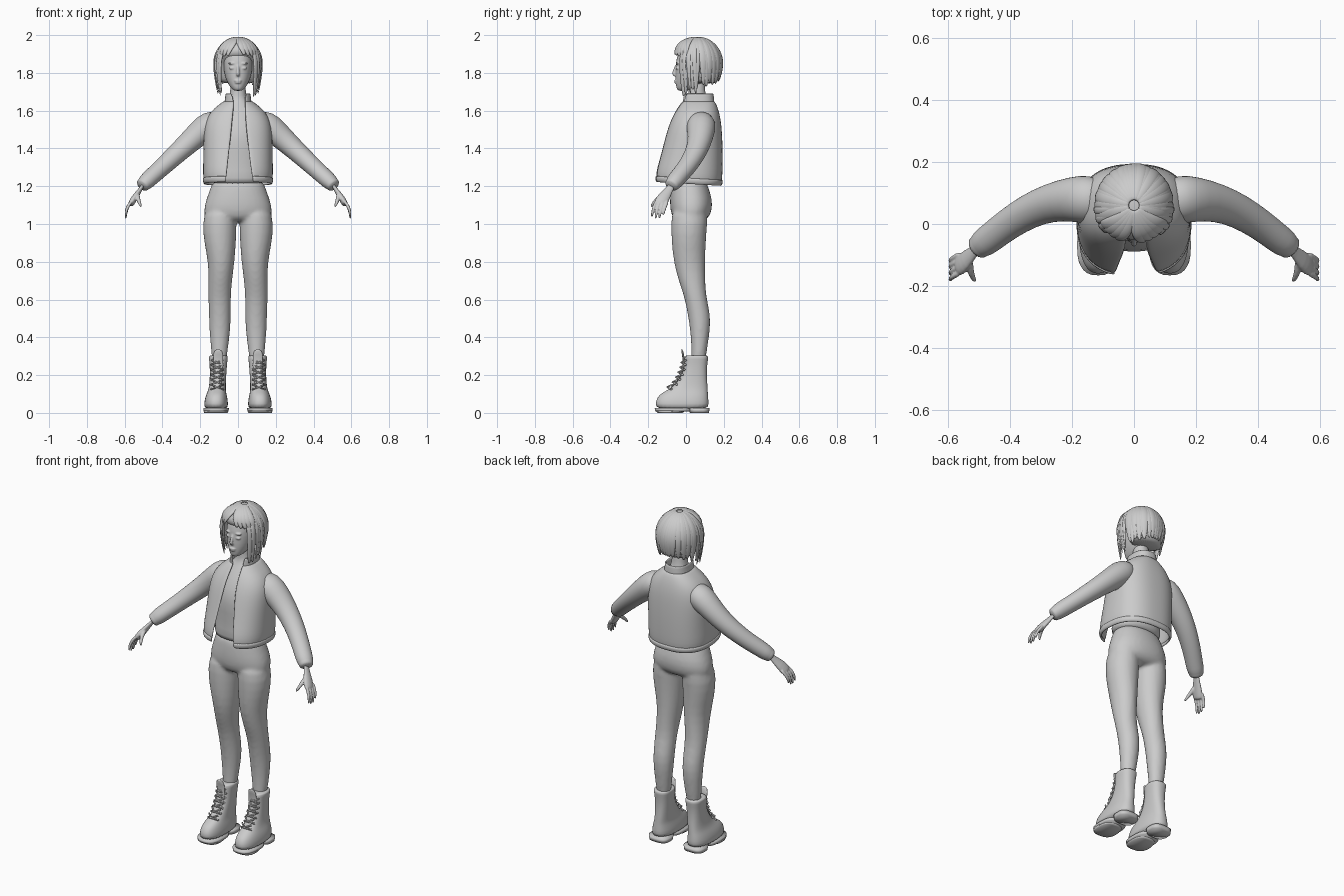
import bpy, bmesh, math, random
from mathutils import Vector

random.seed(4)
grey = bpy.data.materials.new("plain grey")
grey.diffuse_color = (0.6, 0.6, 0.6, 1)


def skin(bm, rings, closed=True, caps=True):
    """Bridge rows of points into a surface."""
    rows = [[bm.verts.new(p) for p in r] for r in rings]
    n = len(rows[0])
    for a, b in zip(rows, rows[1:]):
        for i in range(n if closed else n - 1):
            j = (i + 1) % n
            bm.faces.new((a[i], a[j], b[j], b[i]))
    if caps:
        bm.faces.new(rows[0])
        bm.faces.new(rows[-1])


def ring(x, z, rx, yf, yb, a0=0, a1=2 * math.pi, n=28, e=2.0, tilt=0):
    """Level superellipse; angle 0 is the front, closed unless an arc is given."""
    full = a1 - a0 > 6.28
    pts = []
    for i in range(n):
        a = a0 + (a1 - a0) * i / (n if full else n - 1)
        s, c = math.sin(a), math.cos(a)
        px = math.copysign(abs(s) ** (2 / e), s)
        py = -math.copysign(abs(c) ** (2 / e), c)
        pts.append((x + rx * px, (yf + yb) / 2 + (yb - yf) / 2 * py, z - tilt * py))
    return pts


def loft(bm, rows, **kw):
    """rows: (z, x, rx, front y, back y)"""
    skin(bm, [ring(x, z, rx, yf, yb, **kw) for z, x, rx, yf, yb in rows])


def tube(bm, pts, radii, n=12, flat=1.0, normals=None):
    """Tapered tube along pts; flat scales the radius along the normal."""
    pts = [Vector(p) for p in pts]
    rings = []
    for i, p in enumerate(pts):
        t = (pts[min(i + 1, len(pts) - 1)] - pts[max(i - 1, 0)]).normalized()
        nm = Vector(normals[i]) if normals else Vector((0.3, 1, 0.2))
        u = t.cross(nm).normalized()
        v = u.cross(t).normalized()
        rings.append([p + radii[i] * (u * math.cos(k * math.tau / n) + v * flat * math.sin(k * math.tau / n))
                      for k in range(n)])
    skin(bm, rings)


def ball(bm, c, r):
    v = bmesh.ops.create_uvsphere(bm, u_segments=16, v_segments=10, radius=1)["verts"]
    bmesh.ops.scale(bm, vec=r, verts=v)
    bmesh.ops.translate(bm, vec=c, verts=v)


def finish(name, bm, subdiv=0, voxel=0, smooth=0, thick=0, mirror=False):
    bmesh.ops.recalc_face_normals(bm, faces=bm.faces)
    for f in bm.faces:
        f.smooth = True
    me = bpy.data.meshes.new(name)
    bm.to_mesh(me)
    bm.free()
    me.materials.append(grey)
    ob = bpy.data.objects.new(name, me)
    bpy.context.collection.objects.link(ob)
    if thick:
        m = ob.modifiers.new("thickness", "SOLIDIFY")
        m.thickness, m.offset = thick, 0
    if subdiv:
        m = ob.modifiers.new("rounding", "SUBSURF")
        m.levels = m.render_levels = subdiv
    if voxel:
        m = ob.modifiers.new("fuse", "REMESH")
        m.mode, m.voxel_size, m.use_smooth_shade = "VOXEL", voxel, True
    if smooth:
        m = ob.modifiers.new("soften", "SMOOTH")
        m.factor, m.iterations = 0.5, smooth
    if mirror:
        ob.modifiers.new("mirror", "MIRROR")
    return ob


# Trousers: hips and two legs fused together
bm = bmesh.new()
loft(bm, [(1.24, 0, .135, -.075, .105), (1.19, 0, .145, -.08, .12), (1.13, 0, .17, -.086, .14),
          (1.07, 0, .183, -.084, .138), (1.03, 0, .175, -.07, .12), (1.01, 0, .12, -.04, .08)], e=2.2)
for s in (-1, 1):
    loft(bm, [(1.10, s * .09, .08, -.075, .12), (1.0, s * .098, .092, -.08, .112), (.9, s * .095, .084, -.076, .105),
              (.8, s * .088, .07, -.066, .10), (.7, s * .094, .062, -.04, .102), (.62, s * .098, .06, -.01, .106),
              (.52, s * .096, .058, .01, .13), (.44, s * .096, .056, .022, .128), (.34, s * .098, .045, .03, .112),
              (.24, s * .1, .036, .025, .10)])
finish("trousers", bm, subdiv=1, voxel=.01, smooth=5)

# Shirt with neck
bm = bmesh.new()
loft(bm, [(1.21, 0, .14, -.085, .115), (1.23, 0, .145, -.092, .12), (1.33, 0, .135, -.085, .13),
          (1.44, 0, .142, -.095, .145), (1.52, 0, .14, -.075, .145), (1.59, 0, .12, -.035, .135),
          (1.635, 0, .07, -.005, .125), (1.66, 0, .046, .012, .11), (1.70, 0, .04, .015, .10),
          (1.78, 0, .042, .01, .10)], e=2.2)
finish("shirt_and_neck", bm, subdiv=1)


# Open jacket, its hem band and collar: arcs leaving a gap at the front
def open_shell(name, rows, thick, subdiv=1):
    b, e, rings = bmesh.new(), 2.5, []
    for z, rx, yf, yb, left, right, tilt in rows:
        a = [math.copysign(math.asin(min(1, abs(x) / rx) ** (e / 2)), x) for x in (right, left)]
        rings.append(ring(0, z, rx, yf, yb, a[0], math.tau + a[1], n=44, e=e, tilt=tilt))
    skin(b, rings, closed=False, caps=False)
    finish(name, b, thick=thick, subdiv=subdiv)


open_shell("jacket", [(1.225, .176, -.16, .183, -.06, .075, .01), (1.27, .18, -.158, .187, -.058, .07, .01),
                      (1.33, .178, -.142, .188, -.052, .062, 0), (1.40, .177, -.122, .188, -.045, .055, 0),
                      (1.48, .176, -.10, .185, -.035, .045, 0), (1.54, .168, -.08, .18, -.03, .04, 0),
                      (1.59, .142, -.055, .17, -.025, .038, 0), (1.625, .10, -.032, .158, -.022, .038, 0),
                      (1.65, .068, -.015, .145, -.022, .036, 0)], .012)
open_shell("jacket_hem", [(1.212, .174, -.158, .181, -.062, .077, .01), (1.225, .181, -.165, .189, -.062, .077, .01),
                          (1.245, .181, -.165, .189, -.06, .075, .01)], .012)
open_shell("collar", [(1.635, .07, -.018, .147, -.022, .036, 0), (1.665, .062, -.015, .142, -.026, .038, 0),
                      (1.692, .063, -.012, .142, -.035, .043, 0)], .01)

# Sleeves with gathered cuffs
bm = bmesh.new()
tube(bm, [(.09, .075, 1.55), (.15, .08, 1.525), (.20, .08, 1.487), (.27, .07, 1.422), (.34, .042, 1.358),
          (.41, -.002, 1.293), (.46, -.042, 1.248), (.49, -.064, 1.22), (.497, -.07, 1.213), (.513, -.083, 1.198)],
     [.055, .076, .068, .058, .052, .047, .045, .043, .036, .038], n=20, flat=1.08)
finish("sleeves", bm, subdiv=1, mirror=True)

# Hands: palm, four curled fingers and a thumb
bm = bmesh.new()
tube(bm, [(.50, -.072, 1.21), (.52, -.092, 1.178), (.543, -.115, 1.145), (.562, -.134, 1.115), (.57, -.14, 1.10)],
     [.02, .022, .034, .036, .03], n=14, flat=.5, normals=[(.85, .1, .55)] * 5)
for k in range(4):
    y, drop = -.168 + .02 * k, (.0, .012, .01, -.008)[k]
    tube(bm, [(.56, y + .012, 1.125), (.581, y, 1.098), (.594, y - .008, 1.068 - drop / 2),
              (.594, y - .014, 1.035 - drop)], [.0095, .0095, .0085, .006], n=8)
tube(bm, [(.532, -.115, 1.16), (.53, -.148, 1.135), (.522, -.172, 1.112), (.512, -.187, 1.088)],
     [.014, .013, .010, .006], n=8)
finish("hands", bm, subdiv=1, voxel=.004, smooth=2, mirror=True)

# Boots: shaft and toe, sole, heel, tongue, laces
bm = bmesh.new()
loft(bm, [(.015, .116, .062, -.16, .12), (.05, .116, .064, -.163, .12), (.085, .115, .058, -.152, .118),
          (.108, .113, .05, -.125, .116), (.13, .11, .045, -.08, .115), (.17, .107, .043, -.04, .112),
          (.22, .105, .044, -.015, .11), (.27, .104, .047, -.008, .114), (.30, .104, .052, -.008, .12),
          (.305, .104, .046, .0, .112)], e=2.4)
finish("boots", bm, subdiv=1, mirror=True)
bm = bmesh.new()
loft(bm, [(.008, .116, .066, -.162, .03), (.026, .116, .068, -.166, .03)], e=2.6)
loft(bm, [(0, .115, .06, .02, .122), (.026, .115, .064, .015, .125)], e=3)
loft(bm, [(0, .117, .062, -.15, -.02), (.012, .117, .066, -.162, 0)], e=2.6)
finish("boot_soles", bm, mirror=True)
bm = bmesh.new()
tube(bm, [(.112, -.085, .125), (.108, -.04, .175), (.106, -.015, .225), (.105, -.008, .28), (.105, -.024, .342)],
     [.024, .025, .026, .028, .027], n=12, flat=.22, normals=[(0, 1, .4)] * 5)
finish("boot_tongues", bm, subdiv=1, mirror=True)
bm = bmesh.new()
for k in range(6):
    z = .125 + .026 * k
    y = (-.096, -.068, -.05, -.037, -.027, -.021)[k]
    for s in (-1, 1):
        tube(bm, [(.11 - s * .03, y + .016, z), (.11, y - .004, z + .012), (.11 + s * .03, y + .022, z + .024)],
             [.0045] * 3, n=6, normals=[(0, 0, 1)] * 3)
        ball(bm, (.11 + s * .031, y + .018, z), (.006, .006, .006))
finish("boot_laces", bm, mirror=True)

# Head with nose, lips, brows and eyelids fused in
bm = bmesh.new()
loft(bm, [(1.704, 0, .016, -.04, -.0), (1.715, 0, .034, -.05, .04), (1.74, 0, .052, -.054, .09),
          (1.77, 0, .066, -.056, .12), (1.81, 0, .075, -.056, .14), (1.86, 0, .079, -.054, .15),
          (1.91, 0, .074, -.042, .145), (1.95, 0, .052, -.01, .12), (1.965, 0, .03, .02, .09)], e=2.2)
tube(bm, [(0, -.05, 1.845), (0, -.06, 1.815), (0, -.068, 1.795), (0, -.054, 1.783)],
     [.007, .008, .0105, .009], n=10)
ball(bm, (0, -.055, 1.759), (.02, .008, .005))
ball(bm, (0, -.054, 1.749), (.017, .008, .006))
for s in (-1, 1):
    ball(bm, (s * .03, -.045, 1.825), (.017, .010, .008))
    ball(bm, (s * .032, -.045, 1.85), (.022, .010, .006))
finish("head", bm, subdiv=1, voxel=.004, smooth=3)

# Hair mass under the locks
bm = bmesh.new()
loft(bm, [(1.742, 0, .085, .045, .155), (1.765, 0, .104, .03, .172), (1.81, 0, .115, .02, .185),
          (1.86, 0, .117, 0, .186), (1.89, 0, .112, -.052, .182), (1.93, 0, .098, -.055, .165),
          (1.965, 0, .068, -.02, .13), (1.98, 0, .03, .03, .09)])
finish("hair_mass", bm, subdiv=1)

# Hair locks running from the crown: swept fringe in front, long bob at sides and back
bm = bmesh.new()
C = Vector((0, .06, 1.845))


def lock(az, sweep, tmax, end_z, width, puff=1.0):
    pts, normals, radii = [], [], []
    for i in range(11):
        s = i / 10
        th = .12 + (tmax - .12) * min(1, s / .65 if end_z else s)
        h = max(0, (s - .65) / .35) if end_z else 0
        a = az + sweep * s
        rad = math.sin(th) * (1 - .13 * h * h) * (1 + (puff - 1) * math.sin(math.pi * s))
        z = C.z + .143 * math.cos(th)
        pts.append((C.x + .122 * rad * math.sin(a), C.y - .13 * rad * math.cos(a), z + (end_z - z) * h if h else z))
        normals.append((math.sin(a) * math.sin(th), -math.cos(a) * math.sin(th), math.cos(th) + .05))
        radii.append(width * (.3 + .7 * math.sin(math.pi * min(1, .15 + .85 * s) ** 1.3)) + .001)
    tube(bm, pts, radii, n=8, flat=.42, normals=normals)


for k in range(28):
    az = math.radians(54 + 252 * k / 27)
    d = abs(math.degrees(az) - 180) / 126
    lock(az, random.uniform(-.12, .12), 1.5, 1.755 - .075 * d ** 2 + random.uniform(-.012, .012),
         random.uniform(.019, .025))
for s in (-1, 1):
    for deg, low in ((55, 1.675), (66, 1.69), (80, 1.685)):
        lock(s * math.radians(deg), s * .1, 1.5, low, .012, 1.06)
for k in range(9):
    az = math.radians(-46 + 11.5 * k)
    lock(az, -.3 if k < 4 else .3, 1.22 + .12 * abs(k - 4) / 4, 0, .021, 1.1)
finish("hair_locks", bm, subdiv=1)
